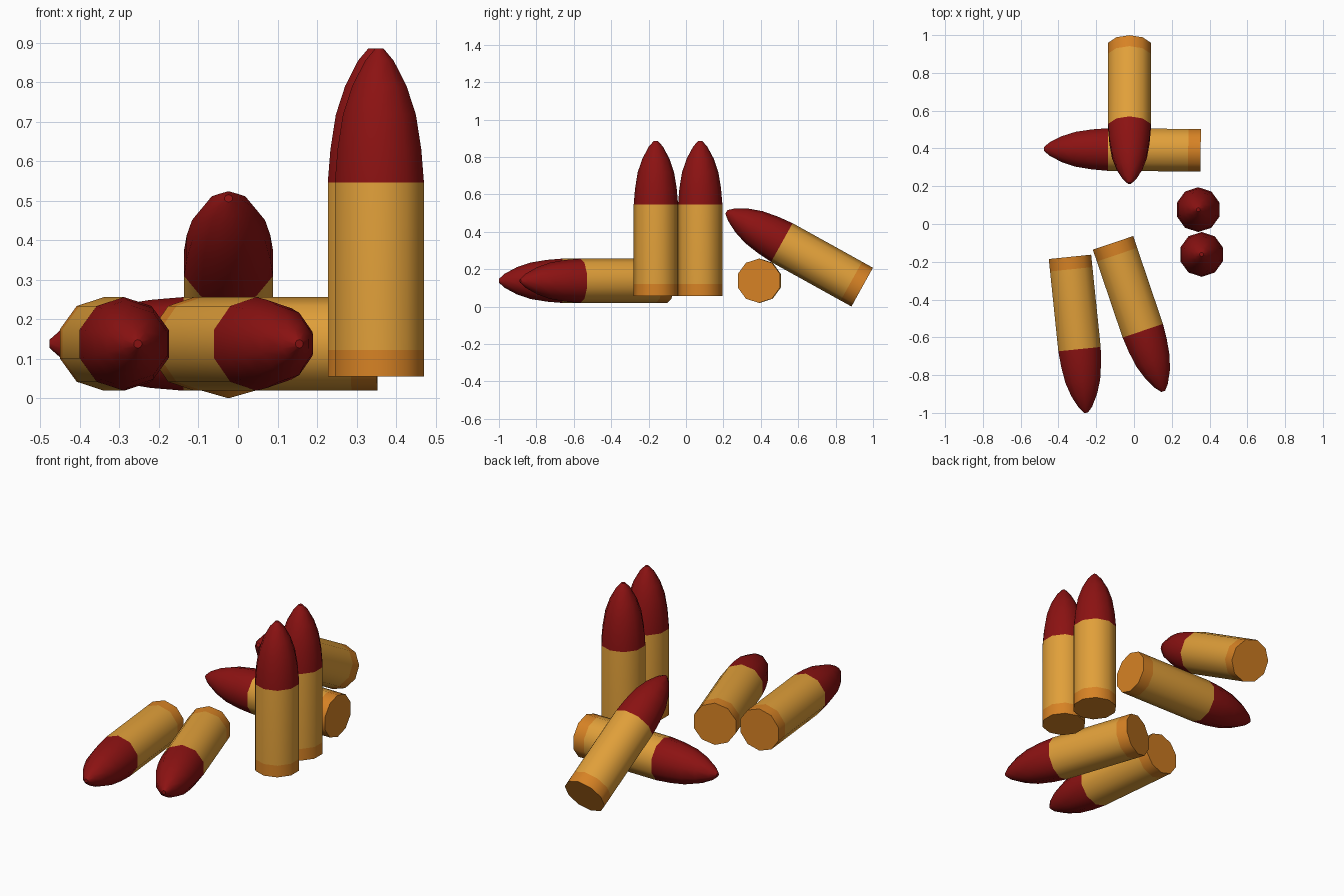
import bpy, bmesh, math
from mathutils import Euler

if "Cube" in bpy.data.objects:
    bpy.data.objects.remove(bpy.data.objects["Cube"])

SIDES = 10
RADIUS = 0.1185
# (radius factor, height) from base to nose tip
PROFILE = [(1, 0), (1, 0.066), (1, 0.491), (0.94, 0.575), (0.82, 0.662),
           (0.61, 0.735), (0.32, 0.799), (0.09, 0.83)]


def material(name, rgb):
    m = bpy.data.materials.new(name)
    m.diffuse_color = (*rgb, 1)
    m.use_nodes = True
    m.node_tree.nodes["Principled BSDF"].inputs["Base Color"].default_value = m.diffuse_color
    return m


brass = material("yellow brass", (0.75, 0.35, 0.042))
rim = material("orange rim", (0.68, 0.225, 0.018))
red = material("dark red", (0.26, 0.006, 0.006))


# One shared mesh: base rim, casing and pointed nose
def cartridge_mesh():
    bm = bmesh.new()
    rings = []
    for f, z in PROFILE:
        rings.append([bm.verts.new((f * RADIUS * math.cos(a), f * RADIUS * math.sin(a), z))
                      for a in (math.pi / 2 + math.tau * i / SIDES for i in range(SIDES))])
    bm.faces.new(rings[0][::-1]).material_index = 1
    for k, (lo, hi) in enumerate(zip(rings, rings[1:])):
        for i in range(SIDES):
            j = (i + 1) % SIDES
            face = bm.faces.new((lo[i], lo[j], hi[j], hi[i]))
            face.material_index = 1 if k == 0 else 0 if k == 1 else 2
    bm.faces.new(rings[-1]).material_index = 2
    for face in bm.faces:
        face.smooth = True
    mesh = bpy.data.meshes.new("cartridge")
    bm.to_mesh(mesh)
    bm.free()
    for m in (brass, rim, red):
        mesh.materials.append(m)
    mesh.set_sharp_from_angle(angle=math.radians(40))
    return mesh


# name, base centre, tilt forward, turn about z
PLACES = [
    ("standing_cartridge_front", (0.358, -0.161, 0.056), 0, 0),
    ("standing_cartridge_back", (0.340, 0.076, 0.056), 0, 0),
    ("lying_cartridge_left", (-0.339, -0.174, 0.138), 90, 5.9),
    ("lying_cartridge_right", (-0.111, -0.100, 0.138), 90, 18.7),
    ("lying_cartridge_rear", (0.353, 0.390, 0.138), 90, -90.5),
    ("leaning_cartridge", (-0.024, 0.942, 0.104), 61, 0),
]

shared = cartridge_mesh()
for name, pos, tilt, turn in PLACES:
    ob = bpy.data.objects.new(name, shared)
    ob.location = pos
    ob.rotation_euler = Euler((math.radians(tilt), 0, math.radians(turn)))
    bpy.context.collection.objects.link(ob)
